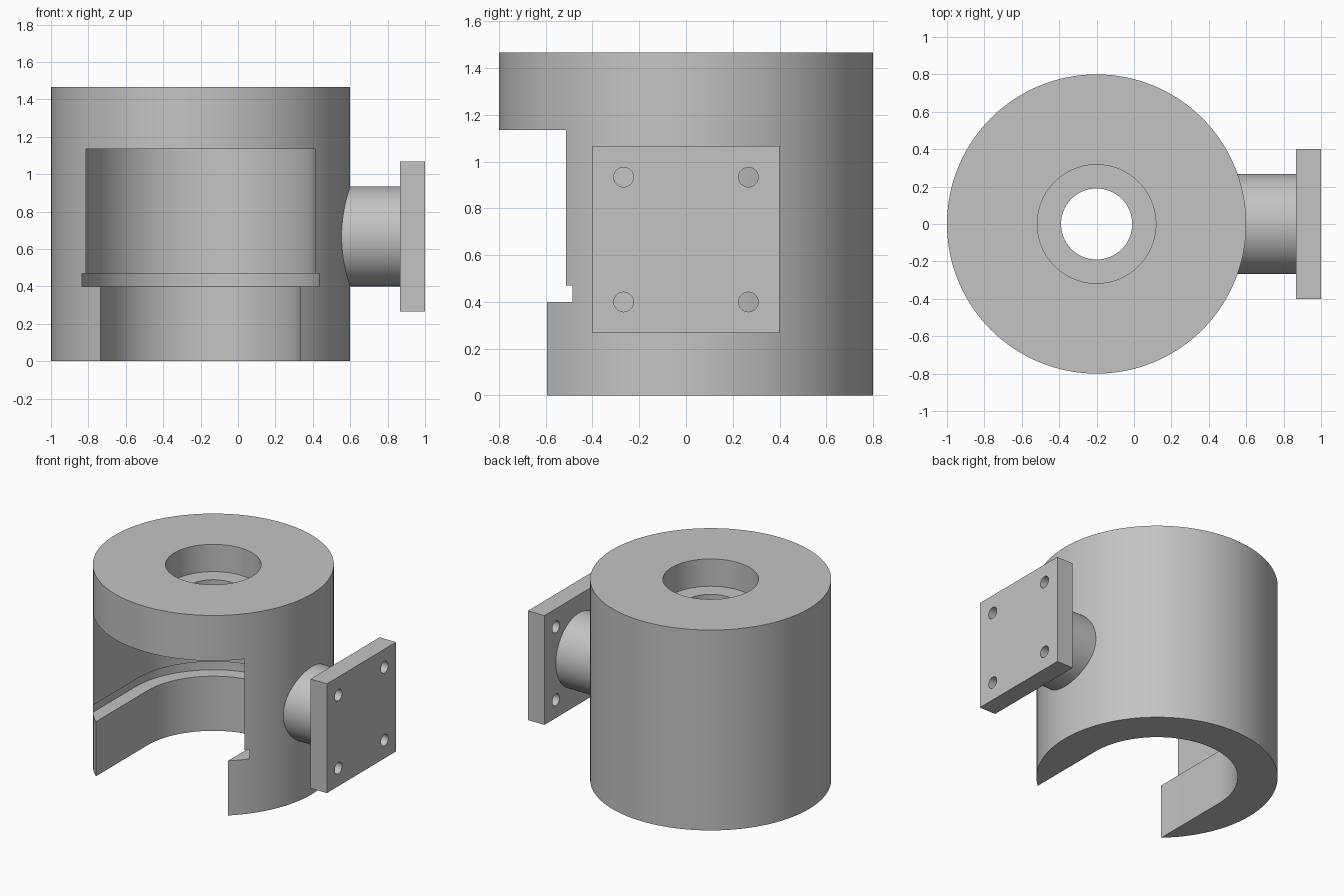
import bpy, bmesh
from math import sin, cos, pi
from mathutils import Matrix

cube = bpy.data.objects.get("Cube")
if cube:
    bpy.data.objects.remove(cube, do_unlink=True)

grey = bpy.data.materials.new("plain grey")
grey.use_nodes = True
grey.diffuse_color = (0.55, 0.55, 0.55, 1)
grey.node_tree.nodes["Principled BSDF"].inputs["Base Color"].default_value = grey.diffuse_color

AXIS_X = -0.2          # centre line of the housing
PIPE_Z = 0.667         # centre height of the side port


def circle(r, n=128, sweep=2 * pi):
    count = n if sweep >= 2 * pi else n + 1
    return [(r * cos(sweep * i / n), r * sin(sweep * i / n)) for i in range(count)]


def slot(r):
    """U-shaped outline: half circle at the back, straight sides running out the front."""
    return circle(r, 64, pi) + [(-r, -1), (r, -1)]


def prism(name, outline, low, high, matrix):
    """Extrude an outline along local z, then place it."""
    bm = bmesh.new()
    base = bm.faces.new([bm.verts.new((x, y, low)) for x, y in outline])
    top = bmesh.ops.extrude_face_region(bm, geom=[base])["geom"]
    verts = [v for v in top if isinstance(v, bmesh.types.BMVert)]
    bmesh.ops.translate(bm, verts=verts, vec=(0, 0, high - low))
    bmesh.ops.transform(bm, matrix=matrix, verts=bm.verts)
    bmesh.ops.recalc_face_normals(bm, faces=bm.faces)
    mesh = bpy.data.meshes.new(name)
    bm.to_mesh(mesh)
    bm.free()
    mesh.materials.append(grey)
    obj = bpy.data.objects.new(name, mesh)
    bpy.context.collection.objects.link(obj)
    return obj


def select(obj):
    bpy.ops.object.select_all(action="DESELECT")
    obj.select_set(True)
    bpy.context.view_layer.objects.active = obj


def cut(obj, cutter):
    cutter.hide_render = True
    mod = obj.modifiers.new("cut", "BOOLEAN")
    mod.operation, mod.solver, mod.object = "DIFFERENCE", "EXACT", cutter
    select(obj)
    bpy.ops.object.modifier_apply(modifier=mod.name)
    bpy.data.objects.remove(cutter, do_unlink=True)


upright = Matrix.Translation((AXIS_X, 0, 0))
sideways = Matrix.Translation((0, 0, PIPE_Z)) @ Matrix.Rotation(pi / 2, 4, "Y")

# Housing: drum with a stepped front slot and a counterbored top hole
housing = prism("housing", circle(0.8), 0, 1.467, upright)
for outline, low, high in (
    (slot(0.535), -0.1, 0.43),      # lower opening
    (slot(0.635), 0.4, 0.47),       # groove above the ledge
    (slot(0.613), 0.45, 1.135),     # main chamber
    (circle(0.19), 1.0, 1.6),       # through hole
    (circle(0.317), 1.267, 1.6),    # counterbore
):
    cut(housing, prism("cutter", outline, low, high, upright))

# Side port: round neck buried in the drum wall
neck = prism("port_neck", circle(0.267), 0.5, 0.88, sideways)

# Square flange with four bolt holes
h = 0.4
flange = prism("port_flange", [(-h, -h), (h, -h), (h, h), (-h, h)], 0.867, 1.0, sideways)
for y in (-0.267, 0.267):
    for z in (-0.267, 0.267):
        place = Matrix.Translation((0, y, z)) @ sideways
        cut(flange, prism("cutter", circle(0.042, 32), 0.8, 1.1, place))

for part in (housing, neck, flange):
    select(part)
    bpy.ops.object.shade_smooth_by_angle(angle=pi / 6)
